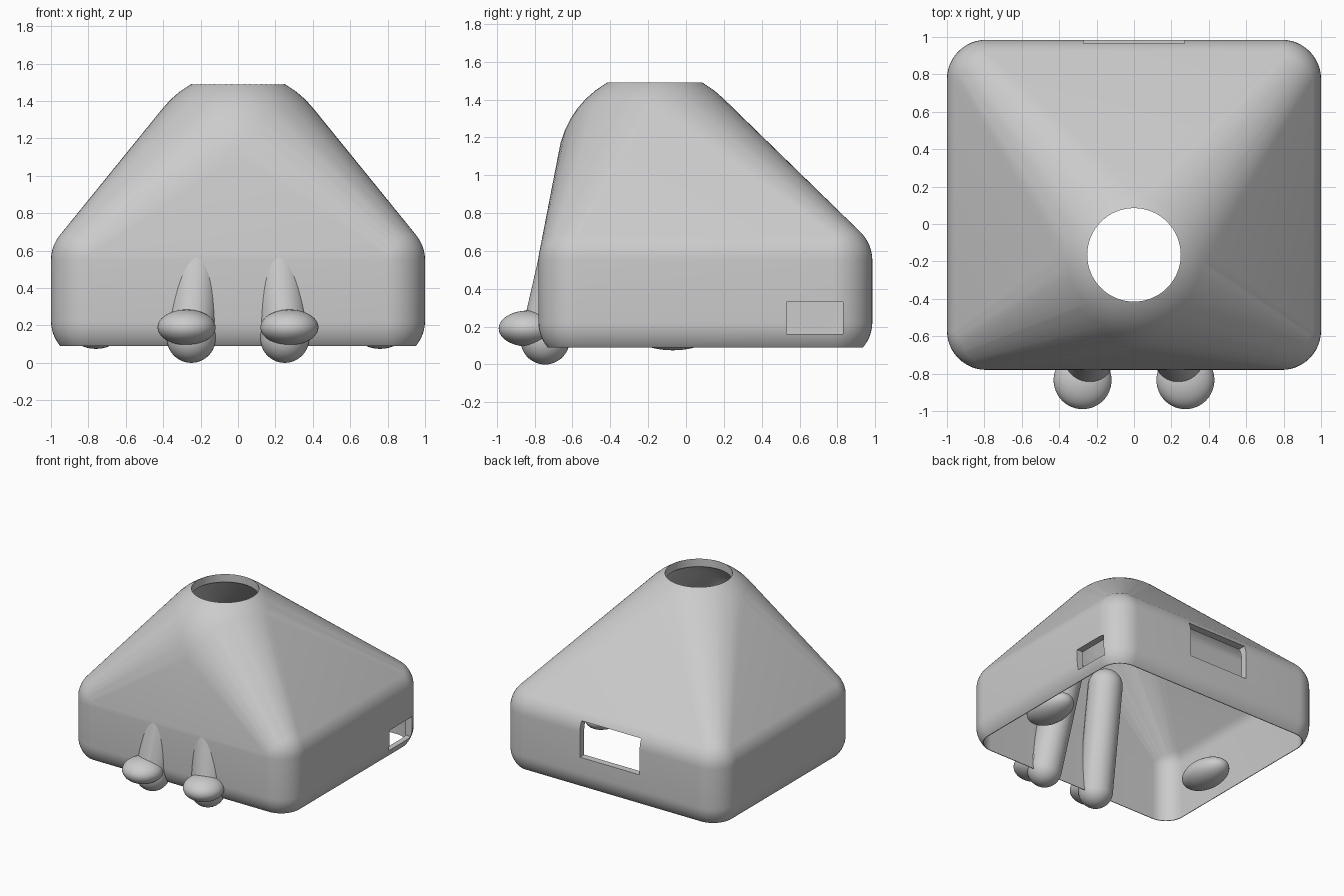
import bpy, bmesh, math
from mathutils import Matrix, Vector

if "Cube" in bpy.data.objects:
    bpy.data.objects.remove(bpy.data.objects["Cube"], do_unlink=True)

grey = bpy.data.materials.new("plain grey")
grey.use_nodes = True
colour = (0.6, 0.6, 0.6, 1)
grey.diffuse_color = colour
grey.node_tree.nodes["Principled BSDF"].inputs["Base Color"].default_value = colour


def make_object(name, bm):
    bmesh.ops.recalc_face_normals(bm, faces=bm.faces)
    mesh = bpy.data.meshes.new(name)
    bm.to_mesh(mesh)
    bm.free()
    obj = bpy.data.objects.new(name, mesh)
    bpy.context.collection.objects.link(obj)
    mesh.materials.append(grey)
    return obj


def smooth(obj, degrees=35):
    bpy.ops.object.select_all(action="DESELECT")
    obj.select_set(True)
    bpy.context.view_layer.objects.active = obj
    bpy.ops.object.shade_smooth_by_angle(angle=math.radians(degrees))


def sphere_hull(name, balls):
    """Convex hull wrapped around (centre, radius) balls."""
    bm = bmesh.new()
    for centre, radius in balls:
        bmesh.ops.create_uvsphere(bm, u_segments=48, v_segments=24, radius=radius,
                                  matrix=Matrix.Translation(centre))
    bmesh.ops.delete(bm, geom=bm.faces[:] + bm.edges[:], context="EDGES_FACES")
    bmesh.ops.convex_hull(bm, input=bm.verts[:])
    bmesh.ops.delete(bm, geom=[v for v in bm.verts if not v.link_faces], context="VERTS")
    bmesh.ops.dissolve_limit(bm, angle_limit=0.002, verts=bm.verts[:], edges=bm.edges[:])
    return make_object(name, bm)


def box(name, low, high):
    low, high = Vector(low), Vector(high)
    bm = bmesh.new()
    bmesh.ops.create_cube(bm, size=1, matrix=Matrix.Translation((low + high) / 2)
                          @ Matrix.Diagonal((*(high - low), 1)))
    return make_object(name, bm)


def cut(obj, cutter):
    mod = obj.modifiers.new("cut", "BOOLEAN")
    mod.operation = "DIFFERENCE"
    mod.solver = "EXACT"
    mod.object = cutter
    cutter.hide_render = True
    bpy.context.view_layer.objects.active = obj
    bpy.ops.object.modifier_apply(modifier=mod.name)
    bpy.data.objects.remove(cutter, do_unlink=True)


def ellipsoid(name, centre, radii):
    bm = bmesh.new()
    bmesh.ops.create_uvsphere(bm, u_segments=48, v_segments=24, radius=1,
                              matrix=Matrix.Translation(centre) @ Matrix.Diagonal((*radii, 1)))
    smooth(make_object(name, bm))


def body_balls(corner_radius, bottom, crown_radius):
    balls = [((x, y, z), corner_radius) for x in (-0.79, 0.79)
             for y in (-0.57, 0.775) for z in (bottom, 0.55)]
    return balls + [((0, -0.165, 1.04), crown_radius)]


# Hollow body with open base
shell = sphere_hull("body_shell", body_balls(0.21, 0.225, 0.515))
cut(shell, box("base_cutter", (-2, -2, -1), (2, 2, 0.09)))
cut(shell, sphere_hull("cavity_cutter", body_balls(0.155, -0.3, 0.46)))

# Round opening in the crown
bm = bmesh.new()
bmesh.ops.create_cone(bm, cap_ends=True, segments=64, radius1=0.25, radius2=0.25,
                      depth=0.8, matrix=Matrix.Translation((0, -0.165, 1.6)))
cut(shell, make_object("crown_cutter", bm))

# Rectangular openings in the back and one side
cut(shell, box("back_cutter", (-0.27, 0.8, 0.35), (0.27, 1.2, 0.64)))
cut(shell, box("side_cutter", (0.8, 0.53, 0.16), (1.2, 0.83, 0.33)))
smooth(shell)

# Leaning legs, front feet and inner side pads
for side, s in (("left", 1), ("right", -1)):
    leg = sphere_hull(side + "_leg", [((s * 0.25, -0.745, 0.13), 0.13),
                                      ((s * 0.19, -0.56, 0.94), 0.13)])
    smooth(leg)
    ellipsoid(side + "_foot", (s * 0.275, -0.835, 0.19), (0.155, 0.155, 0.095))
    ellipsoid(side + "_side_pad", (s * 0.76, -0.07, 0.175), (0.14, 0.22, 0.1))
